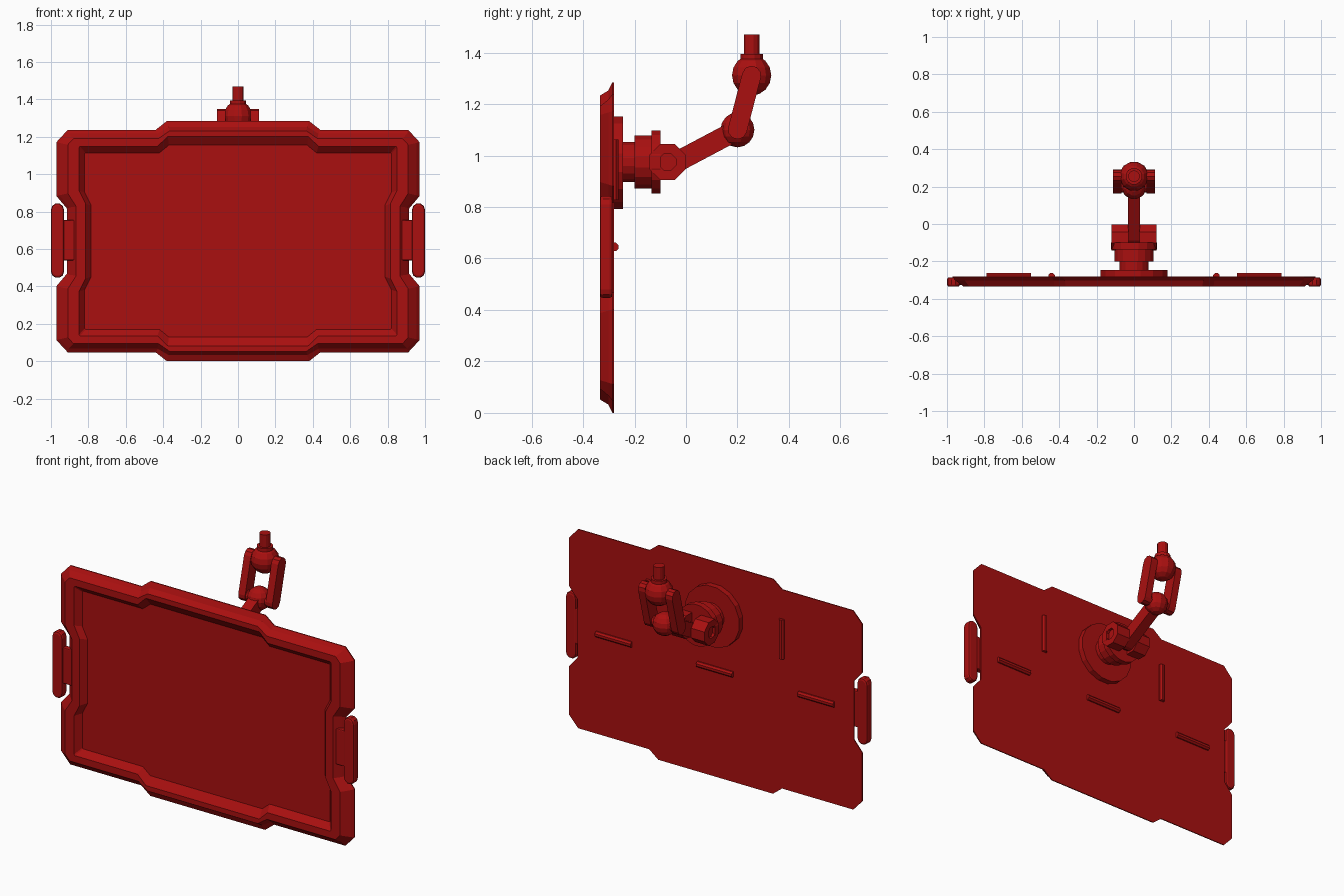
import bpy, bmesh
from math import sin, cos, pi, atan2
from mathutils import Vector

if "Cube" in bpy.data.objects:
    bpy.data.objects.remove(bpy.data.objects["Cube"], do_unlink=True)

RED = (0.4, 0.005, 0.005, 1)
red = bpy.data.materials.new("deep red")
red.use_nodes = True
red.diffuse_color = RED
red.node_tree.nodes["Principled BSDF"].inputs["Base Color"].default_value = RED

# placing of (u, v, h) for each extrusion axis
AXES = {"x": lambda u, v, h: (h, u, v),
        "y": lambda u, v, h: (u, h, v),
        "z": lambda u, v, h: (u, v, h)}


def loft(name, rings, bevel=0):
    """Bridge equal rings of 3D points and cap both ends."""
    bm = bmesh.new()
    loops = [[bm.verts.new(p) for p in ring] for ring in rings]
    n = len(loops[0])
    for a, b in zip(loops, loops[1:]):
        for i in range(n):
            j = (i + 1) % n
            bm.faces.new((a[i], a[j], b[j], b[i]))
    bm.faces.new(loops[0])
    bm.faces.new(loops[-1])
    bmesh.ops.recalc_face_normals(bm, faces=bm.faces)
    mesh = bpy.data.meshes.new(name)
    bm.to_mesh(mesh)
    bm.free()
    mesh.materials.append(red)
    obj = bpy.data.objects.new(name, mesh)
    bpy.context.collection.objects.link(obj)
    if bevel:
        mod = obj.modifiers.new("soft edge", "BEVEL")
        mod.width, mod.segments, mod.limit_method = bevel, 2, "ANGLE"
        mod.angle_limit = 1.0
    return obj


def prism(name, outline, h0, h1, axis, bevel=0):
    return loft(name, [[AXES[axis](u, v, h) for u, v in outline] for h in (h0, h1)], bevel)


def lathe(name, profile, axis, centre=(0, 0, 0), sides=16):
    c, turn = Vector(centre), 2 * pi / sides
    return loft(name, [[c + Vector(AXES[axis](r * cos((i + .5) * turn), r * sin((i + .5) * turn), h))
                        for i in range(sides)] for r, h in profile])


def stadium(p, q, r, steps=5):
    """Outline of a round-ended bar from p to q."""
    a = atan2(q[1] - p[1], q[0] - p[0])
    pts = []
    for c, start in ((q, a - pi / 2), (p, a + pi / 2)):
        pts += [(c[0] + r * cos(start + pi * i / steps),
                 c[1] + r * sin(start + pi * i / steps)) for i in range(steps + 1)]
    return pts


def ball(name, r, centre):
    prof = [(max(r * sin(pi * i / 8), .001), -r * cos(pi * i / 8)) for i in range(9)]
    return lathe(name, prof, "z", centre, 12)


MID = 0.6425


def panel_ring(quarter, y):
    """Mirror a quarter outline to a whole ring at depth y."""
    half = quarter + [(x, -z) for x, z in reversed(quarter)]
    full = half + [(-x, -z) for x, z in half]
    return [(x, y, z + MID) for x, z in full]


# screen panel: back, outer slope, ridge and recessed screen
outer = [(.38, .642), (.44, .595), (.91, .595), (.97, .53), (.97, .24), (.915, .175)]
slope = [(.37, .61), (.43, .575), (.905, .575), (.955, .525), (.955, .245), (.9, .18)]
ridge = [(.365, .59), (.425, .548), (.88, .548), (.91, .515), (.91, .255), (.865, .185)]
lip = [(.375, .56), (.43, .507), (.845, .507), (.85, .5), (.85, .27), (.815, .2)]
screen = [(.37, .513), (.42, .472), (.815, .472), (.82, .467), (.82, .26), (.785, .19)]
loft("screen_panel", [panel_ring(outer, -.28), panel_ring(outer, -.286),
                      panel_ring(slope, -.302), panel_ring(ridge, -.335),
                      panel_ring(lip, -.335), panel_ring(screen, -.30)])

# side handles with their connectors
for side, s in (("left", 1), ("right", -1)):
    prism(side + "_handle", stadium((s * .965, .48), (s * .965, .81), .035), -.335, -.285, "y", .012)
    box = [(s * .86, .54), (s * .94, .54), (s * .94, .755), (s * .86, .755)]
    prism(side + "_handle_connector", box, -.325, -.29, "y", .006)

# raised strips on the back
rod = [(.018, -.118), (.018, .118)]
for x in (-.67, 0, .67):
    lathe("horizontal_strip", rod, "x", (x, -.279, .645), 8)
for x in (-.44, .44):
    lathe("vertical_strip", rod, "z", (x, -.279, .945), 8)

# stepped round mount
lathe("mount_flange", [(.183, -.285), (.183, -.245)], "y", (0, 0, .972), 16)
lathe("mount_neck", [(.08, -.25), (.08, -.2), (.105, -.2), (.105, -.135),
                     (.125, -.135), (.125, -.1)], "y", (0, 0, .975), 16)

# hinge lugs with recessed pin holes
for side, s in (("left", 1), ("right", -1)):
    lathe(side + "_hinge_lug", [(.075, s * .03), (.075, s * .12), (.035, s * .12), (.035, s * .105)],
          "x", (0, -.072, .975), 8)

# lower arm, elbow and upper fork
hinge, elbow, top = (-.07, .957), (.2, 1.1), (.255, 1.312)
prism("lower_arm", stadium(hinge, elbow, .04), -.032, .032, "x")
ball("elbow_joint", .068, (0, *elbow))
lathe("elbow_pin", [(.032, -.1), (.032, .1)], "x", (0, *elbow), 12)
for side, s in (("left", 1), ("right", -1)):
    prism(side + "_fork_link", stadium(elbow, top, .037), s * .068, s * .113, "x")

# ball joint with collar and post
ball("top_ball", .079, (0, *top))
lathe("top_pin", [(.03, -.1), (.03, .1)], "x", (0, *top), 12)
lathe("ceiling_post", [(.045, 1.36), (.045, 1.395), (.031, 1.395), (.031, 1.47)],
      "z", (0, .255, 0), 12)
